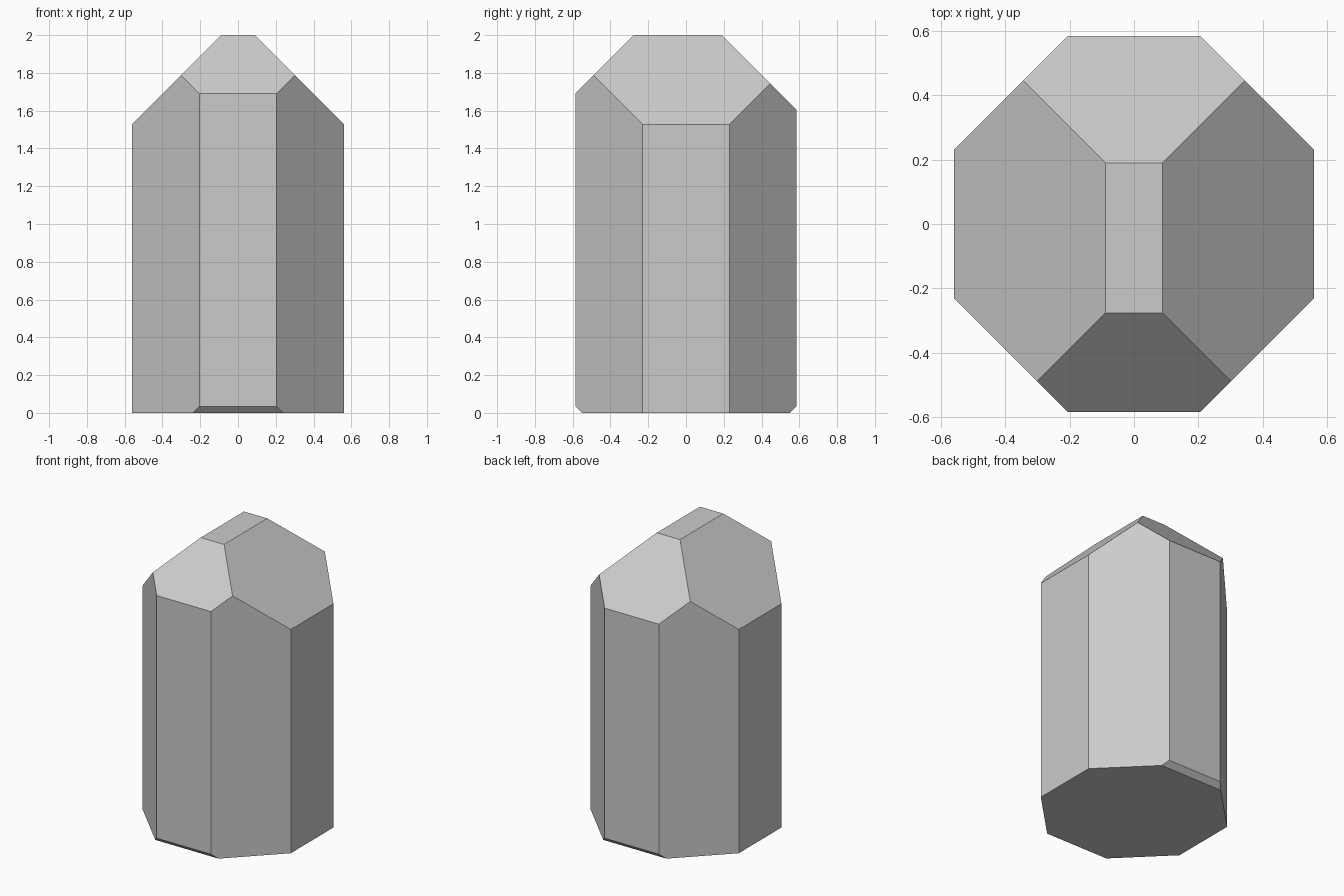
import bpy, bmesh
from mathutils import Vector

if "Cube" in bpy.data.objects:
    bpy.data.objects.remove(bpy.data.objects["Cube"])

WIDTH, DEPTH, HEIGHT = 1.12, 1.17, 2.0


def cut(bm, normal, offset):
    """Slice away everything where normal . p > offset and cap the opening."""
    n = Vector(normal)
    res = bmesh.ops.bisect_plane(
        bm, geom=bm.verts[:] + bm.edges[:] + bm.faces[:], dist=1e-5,
        plane_co=n * offset / n.length_squared, plane_no=n, clear_outer=True)
    edges = [g for g in res["geom_cut"] if isinstance(g, bmesh.types.BMEdge)]
    bmesh.ops.holes_fill(bm, edges=edges, sides=0)


# Solid block that the crystal is cut from
bm = bmesh.new()
bmesh.ops.create_cube(bm, size=1)
for v in bm.verts:
    v.co = (v.co.x * WIDTH, v.co.y * DEPTH, (v.co.z + 0.5) * HEIGHT)

# Eight-sided shaft: diagonal corner cuts
for sx in (-1, 1):
    for sy in (-1, 1):
        cut(bm, (sx, sy, 0), 0.79)

# Pointed crown: left and right facets, then front and back facets
for sx in (-1, 1):
    cut(bm, (sx, 0, 1), 2.088)
cut(bm, (0, -1, 1), 2.276)
cut(bm, (0, 1, 1), 2.19)

# Small chamfers under the front and back faces
for sy in (-1, 1):
    cut(bm, (0, sy, -1), 0.551)

bmesh.ops.recalc_face_normals(bm, faces=bm.faces[:])
mesh = bpy.data.meshes.new("crystal")
bm.to_mesh(mesh)
bm.free()
crystal = bpy.data.objects.new("crystal", mesh)
bpy.context.collection.objects.link(crystal)
